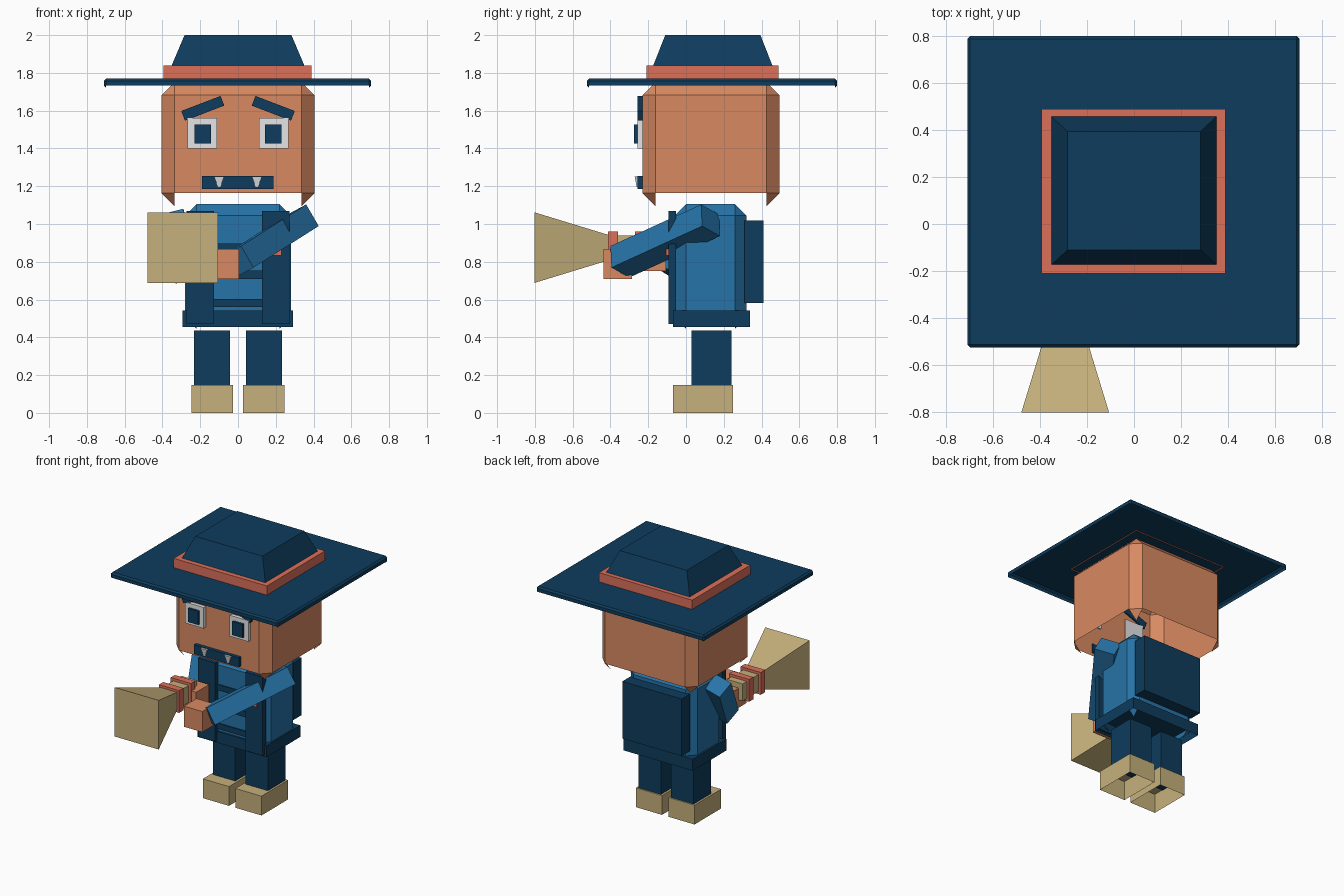
import bpy, bmesh
from math import radians
from mathutils import Vector, Matrix

if "Cube" in bpy.data.objects:
    bpy.data.objects.remove(bpy.data.objects["Cube"], do_unlink=True)


def material(name, hex_code):
    def linear(i):
        c = int(hex_code[i:i + 2], 16) / 255
        return c / 12.92 if c < 0.04 else ((c + 0.055) / 1.055) ** 2.4
    mat = bpy.data.materials.new(name)
    mat.use_nodes = True
    colour = (linear(0), linear(2), linear(4), 1)
    mat.diffuse_color = colour
    mat.node_tree.nodes["Principled BSDF"].inputs["Base Color"].default_value = colour
    return mat


NAVY = material("navy", "0E3C5D")
BLUE = material("shirt blue", "2673A8")
SKIN = material("skin", "D98A62")
RED = material("coral red", "DB705A")
TAN = material("tan", "C6B17C")
WHITE = material("white", "E6E6E6")


def finish(name, bm, mat):
    bmesh.ops.recalc_face_normals(bm, faces=bm.faces)
    mesh = bpy.data.meshes.new(name)
    bm.to_mesh(mesh)
    bm.free()
    mesh.materials.append(mat)
    obj = bpy.data.objects.new(name, mesh)
    bpy.context.collection.objects.link(obj)
    return obj


def box(name, mat, x, y, z, bevel=0, hollow=False, roll=0):
    """Box from (min, max) ranges; hollow leaves the underside open."""
    bm = bmesh.new()
    size = [r[1] - r[0] for r in (x, y, z)]
    centre = [(r[0] + r[1]) / 2 for r in (x, y, z)]
    bmesh.ops.create_cube(bm, size=1, matrix=Matrix.Translation(centre)
                          @ Matrix.Rotation(roll, 4, 'Y') @ Matrix.Diagonal((*size, 1)))
    if bevel:
        bmesh.ops.bevel(bm, geom=list(bm.edges), offset=bevel, segments=1,
                        affect='EDGES', profile=0.5)
    bm.normal_update()
    if hollow:
        under = [f for f in bm.faces if f.normal.z < -0.1 and len(f.verts) == 4]
        bmesh.ops.delete(bm, geom=under, context='FACES')
    return finish(name, bm, mat)


def taper(name, mat, start, end, half_start, half_end, side=(1, 0, 0)):
    """Four-sided bar between two points, with half sizes at each end."""
    start, end = Vector(start), Vector(end)
    axis = (end - start).normalized()
    u = Vector(side)
    u = (u - axis * u.dot(axis)).normalized()
    v = axis.cross(u)
    bm = bmesh.new()
    rings = []
    for p, (a, b) in ((start, half_start), (end, half_end)):
        rings.append([bm.verts.new(p + u * a * i + v * b * j)
                      for i, j in ((-1, -1), (1, -1), (1, 1), (-1, 1))])
    lo, hi = rings
    bm.faces.new(lo)
    bm.faces.new(hi)
    for i in range(4):
        k = (i + 1) % 4
        bm.faces.new((lo[i], lo[k], hi[k], hi[i]))
    return finish(name, bm, mat)


# Hat
box("hat_brim", NAVY, (-0.71, 0.705), (-0.525, 0.80), (1.72, 1.77), 0.012, True)
box("hat_band", RED, (-0.395, 0.39), (-0.21, 0.49), (1.762, 1.84), 0, True)
taper("hat_crown", NAVY, (0, 0.142, 1.835), (0, 0.142, 2.0), (0.353, 0.317), (0.283, 0.252))

# Head
box("head", SKIN, (-0.405, 0.405), (-0.23, 0.495), (1.095, 1.75), 0.068, True)

# Face, legs and jacket fronts on both sides
for s, side in ((1, "left"), (-1, "right")):
    def across(a, b):
        return tuple(sorted((s * a, s * b)))
    box(side + "_eye", WHITE, across(0.11, 0.267), (-0.257, -0.22), (1.40, 1.56))
    box(side + "_pupil", NAVY, across(0.143, 0.23), (-0.275, -0.24), (1.425, 1.528))
    box(side + "_eyebrow", NAVY, across(0.075, 0.298), (-0.257, -0.22), (1.585, 1.64),
        roll=s * radians(21))
    taper(side + "_fang", WHITE, (s * 0.1, -0.257, 1.252), (s * 0.1, -0.257, 1.195),
          (0.027, 0.015), (0.006, 0.004))
    box(side + "_jacket_front", NAVY, across(0.128, 0.273), (-0.093, -0.052), (0.47, 1.07))
    box(side + "_leg", NAVY, across(0.043, 0.232), (0.028, 0.24), (0.13, 0.437))
    box(side + "_shoe", TAN, across(0.027, 0.247), (-0.07, 0.25), (0, 0.147), 0, True)
box("mouth", NAVY, (-0.19, 0.187), (-0.257, -0.22), (1.185, 1.255))

# Torso
box("shirt", BLUE, (-0.28, 0.28), (-0.06, 0.32), (0.445, 1.105), 0.06, True)
for i, z in enumerate((0.56, 0.71, 0.855)):
    box("shirt_stripe_%d" % (i + 1), NAVY, (-0.13, 0.13), (-0.068, -0.059), (z, z + 0.043))
box("belt", NAVY, (-0.293, 0.29), (-0.07, 0.338), (0.455, 0.542), 0, True)
box("backpack", NAVY, (-0.25, 0.25), (0.31, 0.41), (0.583, 1.018))
box("jacket_badge", RED, (0.17, 0.23), (-0.105, -0.09), (0.832, 0.89))

# Arms and hands
taper("left_arm", BLUE, (0.345, 0.13, 1.02), (0.0, -0.35, 0.80),
      (0.073, 0.066), (0.073, 0.066), (-0.094, 0.1, -0.05))
box("left_hand", SKIN, (-0.15, 0.005), (-0.437, -0.285), (0.71, 0.867))
taper("right_arm", BLUE, (-0.345, 0.11, 1.03), (-0.275, -0.08, 0.735),
      (0.067, 0.067), (0.067, 0.067), (0.13, 0.0, 0.035))
box("right_hand", SKIN, (-0.325, -0.17), (-0.262, -0.105), (0.75, 0.90))

# Megaphone
CX, CZ = -0.293, 0.875
taper("megaphone_horn", TAN, (CX, -0.803, CZ), (CX, -0.40, CZ), (0.187, 0.187), (0.064, 0.064))
box("megaphone_front_ring", RED, (CX - 0.085, CX + 0.085), (-0.412, -0.36),
    (CZ - 0.085, CZ + 0.085))
box("megaphone_tube", TAN, (CX - 0.065, CX + 0.065), (-0.37, -0.17), (CZ - 0.065, CZ + 0.065))
box("megaphone_back_ring", RED, (CX - 0.085, CX + 0.085), (-0.27, -0.22),
    (CZ - 0.085, CZ + 0.085))
